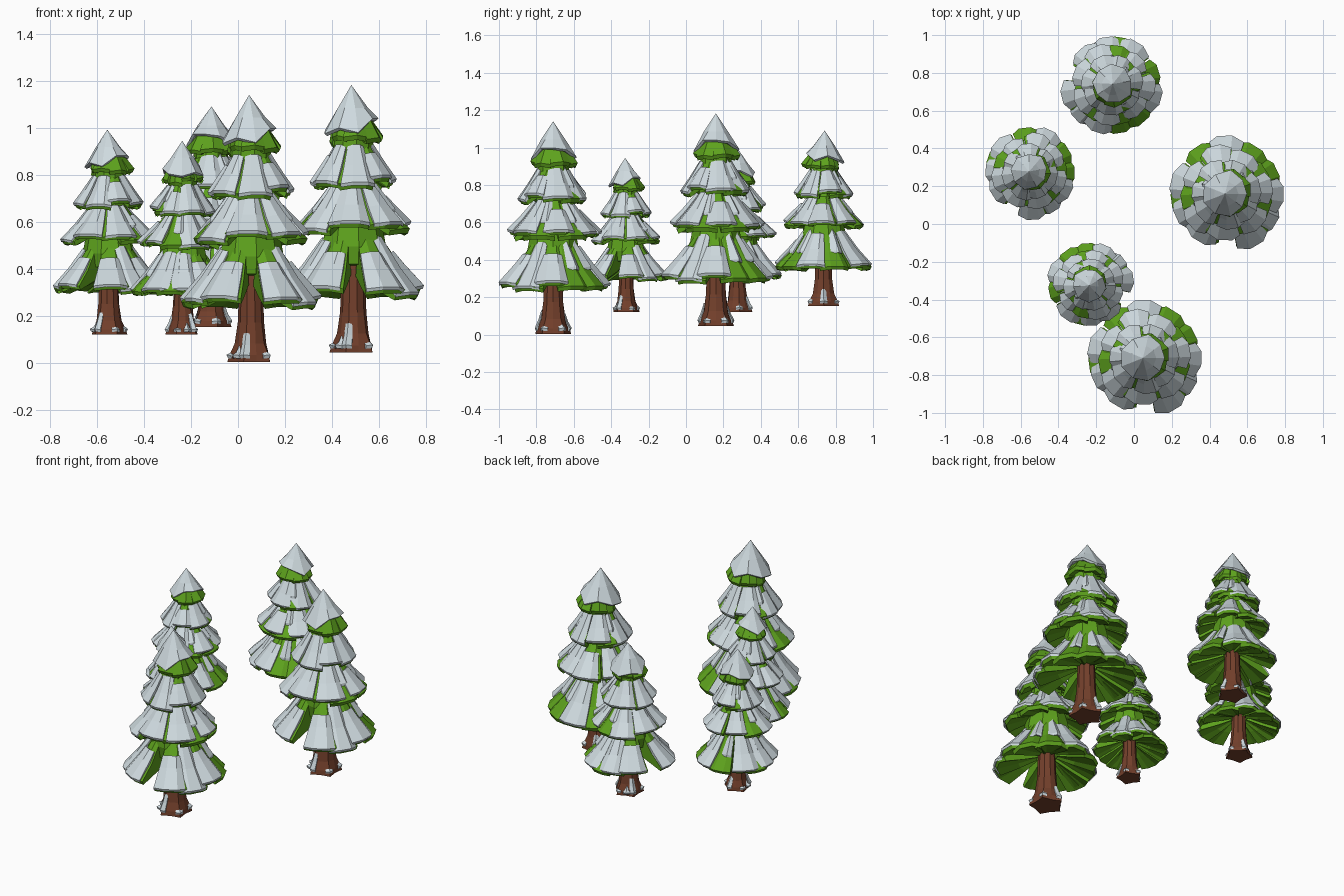
import bpy, bmesh, math, random
from mathutils import Vector

if "Cube" in bpy.data.objects:
    bpy.data.objects.remove(bpy.data.objects["Cube"])

random.seed(11)


def material(name, rgb):
    m = bpy.data.materials.new(name)
    m.diffuse_color = (*rgb, 1)
    m.use_nodes = True
    m.node_tree.nodes["Principled BSDF"].inputs["Base Color"].default_value = m.diffuse_color
    return m


SNOW = material("snow_white", (0.62, 0.70, 0.735))
GREEN = material("needle_green", (0.11, 0.36, 0.012))
BROWN = material("bark_brown", (0.17, 0.05, 0.024))


def polar(a, r, z):
    return Vector((r * math.cos(a), r * math.sin(a), z))


def petal(bm, deg, half, loop, edge=0.93, drop=0.008, steps=(-1, -0.3, 0.5, 1)):
    """Solid slab: a closed (r, z) loop swept over a few flat columns."""
    cols = []
    for u in steps:
        a = math.radians(deg + u * half)
        side = abs(u) == 1
        k = edge if side else 1.0
        cols.append([bm.verts.new(polar(a, r * k, z - (drop if side else 0)))
                     for r, z in loop])
    n = len(loop)
    for c, d in zip(cols, cols[1:]):
        for i in range(n):
            j = (i + 1) % n
            bm.faces.new((c[i], c[j], d[j], d[i]))
    bm.faces.new(cols[0])
    bm.faces.new(cols[-1][::-1])


def lathe(bm, rings, sides, wobble=None):
    """Faceted column; rings are (r, z), wobble(i, k) scales each radius."""
    rows = []
    for k, (r, z) in enumerate(rings):
        rows.append([bm.verts.new(polar(math.tau * i / sides,
                     r * (wobble(i, k) if wobble else 1), z)) for i in range(sides)])
    for a, b in zip(rows, rows[1:]):
        for i in range(sides):
            j = (i + 1) % sides
            bm.faces.new((a[i], a[j], b[j], b[i]))
    bm.faces.new(rows[0][::-1])
    bm.faces.new(rows[-1])


def finish(bm, name, mat):
    bmesh.ops.recalc_face_normals(bm, faces=bm.faces)
    me = bpy.data.meshes.new(name)
    bm.to_mesh(me)
    bm.free()
    me.materials.append(mat)
    return me


trunk, leaf, snow = bmesh.new(), bmesh.new(), bmesh.new()

# Trunk with flared roots (alternate sides pulled out near the ground)
lathe(trunk, [(0.088, 0), (0.084, 0.03), (0.067, 0.08), (0.056, 0.17), (0.048, 0.38)], 10,
      lambda i, k: 1 + (0.15 if i % 2 else -0.15) * max(0, 1 - k * 0.4))

# Snow patches lying on the roots
for deg, top in ((252, 0.125), (222, 0.07), (324, 0.075), (36, 0.08), (108, 0.11), (180, 0.07)):
    petal(snow, deg, 15, [(0.068, top), (0.084, top * 0.6), (0.104, 0.032),
                          (0.098, 0.018), (0.06, 0.03), (0.055, top - 0.01)],
          0.86, 0.003, (-1, 0, 1))

# Green core seen in the gaps between branches
lathe(leaf, [(0.05, 0.37), (0.125, 0.375), (0.140, 0.45), (0.125, 0.53), (0.10, 0.62),
             (0.085, 0.78), (0.085, 0.95), (0.02, 1.05)], 9)

# Tiers: top z, top r, hem z, hem r, petal half-angle, snowy angles, bare angles,
# and the angles whose snow starts low so green shows above it
tiers = [
    (0.49, 0.120, 0.265, 0.303, 21, (165, 205, 240, 301, 330, 357, 87), (24, 56, 122, 186),
     (240, 301, 357)),
    (0.71, 0.095, 0.535, 0.250, 25, (5, 64, 105, 150, 220, 263, 312), (30, 188, 338),
     (105, 5)),
    (0.885, 0.075, 0.732, 0.182, 29, (10, 68, 120, 172, 222, 275, 322), (40, 146),
     (322, 172)),
]
for zt, rt, zh, rh, half, snowy, bare, low in tiers:
    for deg in snowy + bare:
        r = rh * random.uniform(0.93, 1.02)
        z = zh + random.uniform(-0.016, 0.020)
        w = half * random.uniform(0.85, 1.05)
        if deg in bare:
            r, z = rh * 0.98, zh - 0.008
        rm, zm = rt + (r - rt) * 0.50, zt + (z - zt) * 0.60
        # branch slab with a shallow hollow underside
        petal(leaf, deg, w, [(rt, zt), (rm, zm), (r, z), (r - 0.010, z - 0.022),
                             (r * 0.55, z + 0.02), (rt * 0.5, z + 0.06)])
        if deg in bare:   # only a short cap of snow high on the bare branches
            petal(snow, deg + 8, w * 0.55,
                  [(rt + 0.004, zt + 0.010), (rm + 0.012, zm + 0.012),
                   (rm + 0.014, zm - 0.004), (rm - 0.015, zm - 0.006), (rt - 0.02, zt - 0.01)],
                  steps=(-1, 0.2, 1))
        else:             # thick snow blanket down to the hem
            t = 0.55 if deg in low else random.uniform(0, 0.2)
            rs, zs = rt + (rm - rt) * t, zt + (zm - zt) * t
            petal(snow, deg + random.uniform(-3, 3), w * random.uniform(0.88, 1.0),
                  [(rs + 0.006, zs + 0.010), (rm + 0.012, zm + 0.013), (r + 0.010, z + 0.006),
                   (r + 0.005, z - 0.008), (rm - 0.008, zm - 0.01), (rs - 0.02, zs - 0.01)])

# Crown: ragged green hem, fuller on the right, under a pointed snow cone
for n in range(7):
    deg = n * 51 + 20
    right = 0.5 + 0.5 * math.cos(math.radians(deg - 10))
    r = 0.105 + 0.035 * right + random.uniform(-0.006, 0.006)
    z = random.uniform(0.895, 0.925)
    petal(leaf, deg, 27, [(0.03, 1.05), (0.085, 0.99), (r, z), (r - 0.01, z - 0.02),
                          (0.06, z), (0.02, 0.97)], steps=(-1, 0.1, 1))
hem = [(0.108, 0.995), (0.112, 0.985), (0.128, 0.945), (0.118, 0.975), (0.128, 0.945),
       (0.130, 0.93), (0.122, 0.955), (0.122, 0.935), (0.108, 0.995)]
apex = snow.verts.new((-0.008, 0, 1.137))
base = snow.verts.new((0, 0, 1.0))
mid, rim, inner = [], [], []
for i, (r, z) in enumerate(hem):
    a = math.tau * i / len(hem)
    mid.append(snow.verts.new(polar(a, 0.066, 1.04) + Vector((-0.003, 0, 0))))
    rim.append(snow.verts.new(polar(a, r, z)))
    inner.append(snow.verts.new(polar(a, r - 0.012, z - 0.010)))
for i in range(len(hem)):
    j = (i + 1) % len(hem)
    snow.faces.new((apex, mid[i], mid[j]))
    snow.faces.new((mid[i], rim[i], rim[j], mid[j]))
    snow.faces.new((rim[i], inner[i], inner[j], rim[j]))
    snow.faces.new((inner[i], base, inner[j]))

parts = [("trunk", finish(trunk, "trunk", BROWN)),
         ("branches", finish(leaf, "branches", GREEN)),
         ("snow_cover", finish(snow, "snow_cover", SNOW))]

# Five trees: x, y, base z, width scale, height scale, turn in degrees
trees = [
    (0.055, -0.71, 0.003, 1.00, 1.00, 0),
    (0.49, 0.16, 0.045, 1.00, 1.00, 0),
    (-0.235, -0.32, 0.12, 0.74, 0.725, 68),
    (-0.55, 0.275, 0.12, 0.80, 0.767, -27),
    (-0.115, 0.735, 0.153, 0.87, 0.825, -107),
]
for n, (x, y, z, w, h, turn) in enumerate(trees, 1):
    for name, mesh in parts:
        ob = bpy.data.objects.new(f"tree_{n}_{name}", mesh)
        ob.location = (x, y, z)
        ob.scale = (w, w, h)
        ob.rotation_euler.z = math.radians(turn)
        bpy.context.collection.objects.link(ob)
